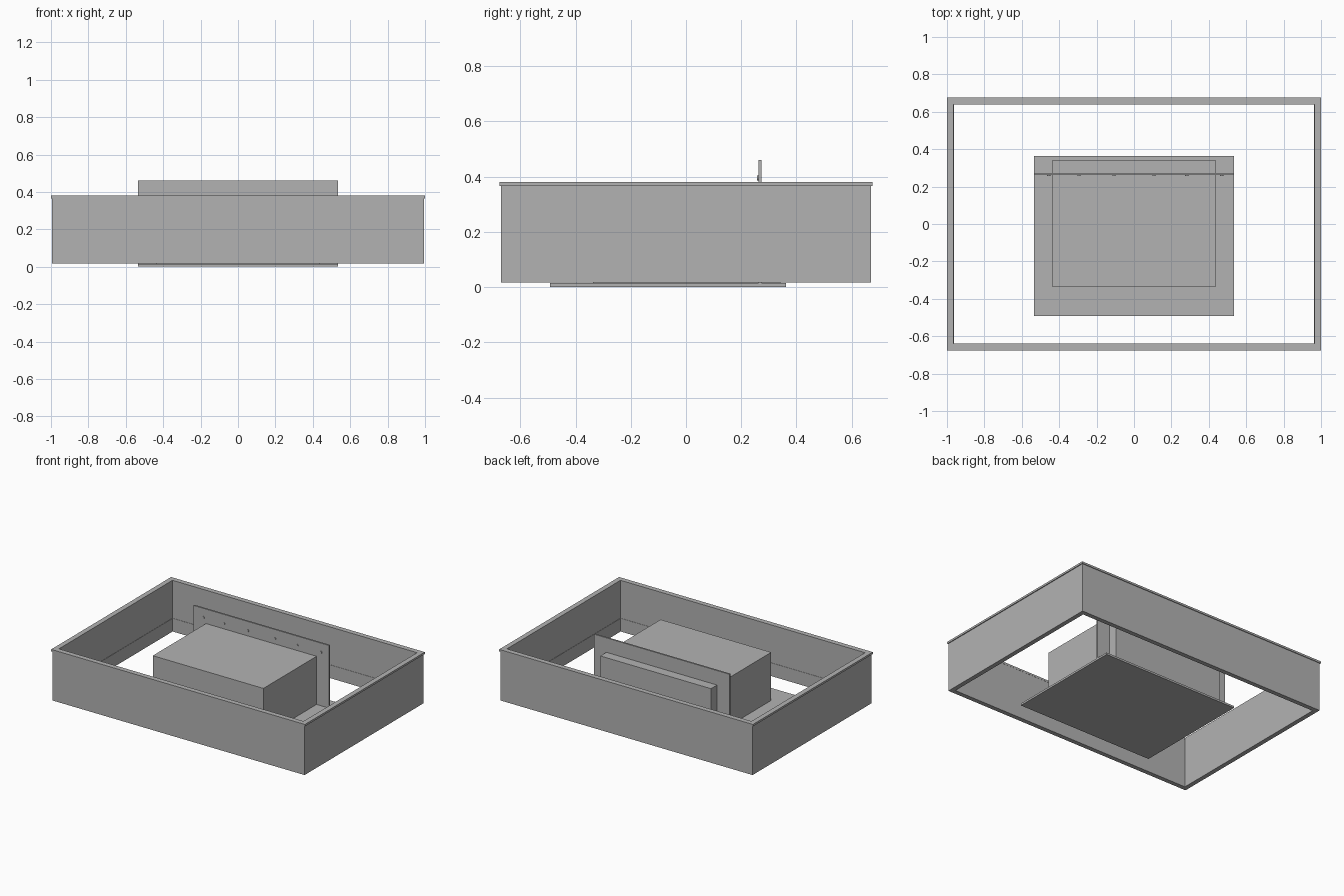
import bpy
import math

if "Cube" in bpy.data.objects:
    bpy.data.objects.remove(bpy.data.objects["Cube"])

grey = bpy.data.materials.new("plain grey")
grey.diffuse_color = (0.45, 0.45, 0.45, 1)
grey.use_nodes = True
grey.node_tree.nodes["Principled BSDF"].inputs["Base Color"].default_value = grey.diffuse_color


def box(name, x, y, z):
    """Axis-aligned box from three (low, high) ranges."""
    corners = [(a, b, c) for c in z for b in y for a in x]
    faces = [(0, 2, 3, 1), (4, 5, 7, 6), (0, 1, 5, 4),
             (2, 6, 7, 3), (0, 4, 6, 2), (1, 3, 7, 5)]
    mesh = bpy.data.meshes.new(name)
    mesh.from_pydata(corners, [], faces)
    mesh.materials.append(grey)
    obj = bpy.data.objects.new(name, mesh)
    bpy.context.collection.objects.link(obj)
    return obj


def ring(name, hx, hy, width, z0, z1):
    """Rectangular frame with the given outer half sizes and wall width."""
    outer = [(-hx, -hy), (hx, -hy), (hx, hy), (-hx, hy)]
    ix, iy = hx - width, hy - width
    inner = [(-ix, -iy), (ix, -iy), (ix, iy), (-ix, iy)]
    verts = [(x, y, z) for z in (z0, z1) for x, y in outer + inner]
    faces = []
    for i in range(4):
        j = (i + 1) % 4
        faces += [(i, j, j + 8, i + 8),
                  (j + 4, i + 4, i + 12, j + 12),
                  (i + 8, j + 8, j + 12, i + 12),
                  (j, i, i + 4, j + 4)]
    mesh = bpy.data.meshes.new(name)
    mesh.from_pydata(verts, [], faces)
    mesh.materials.append(grey)
    obj = bpy.data.objects.new(name, mesh)
    bpy.context.collection.objects.link(obj)
    return obj


# Surrounding open frame with a slightly overhanging top lip
ring("frame_walls", 0.994, 0.67, 0.03, 0.016, 0.366)
ring("frame_lip", 1.0, 0.675, 0.036, 0.366, 0.38)
# Low skirting inside the walls
ring("inner_skirting", 0.966, 0.642, 0.004, 0.016, 0.11)

# Base plate, upright panel and the housing passing through the panel
box("base_plate", (-0.535, 0.535), (-0.493, 0.363), (0, 0.014))
box("upright_panel", (-0.535, 0.535), (0.262, 0.274), (0.014, 0.46))
box("housing_front", (-0.436, 0.436), (-0.337, 0.262), (0.014, 0.357))
box("housing_rear", (-0.436, 0.436), (0.274, 0.342), (0.014, 0.357))

# Row of small bolts along the top of the panel
for x in (-0.455, -0.294, -0.107, 0.107, 0.283, 0.47):
    bpy.ops.mesh.primitive_cylinder_add(
        vertices=12, radius=0.009, depth=0.006,
        location=(x, 0.26, 0.395), rotation=(math.pi / 2, 0, 0))
    bolt = bpy.context.object
    bolt.name = "panel_bolt"
    bolt.data.materials.append(grey)
